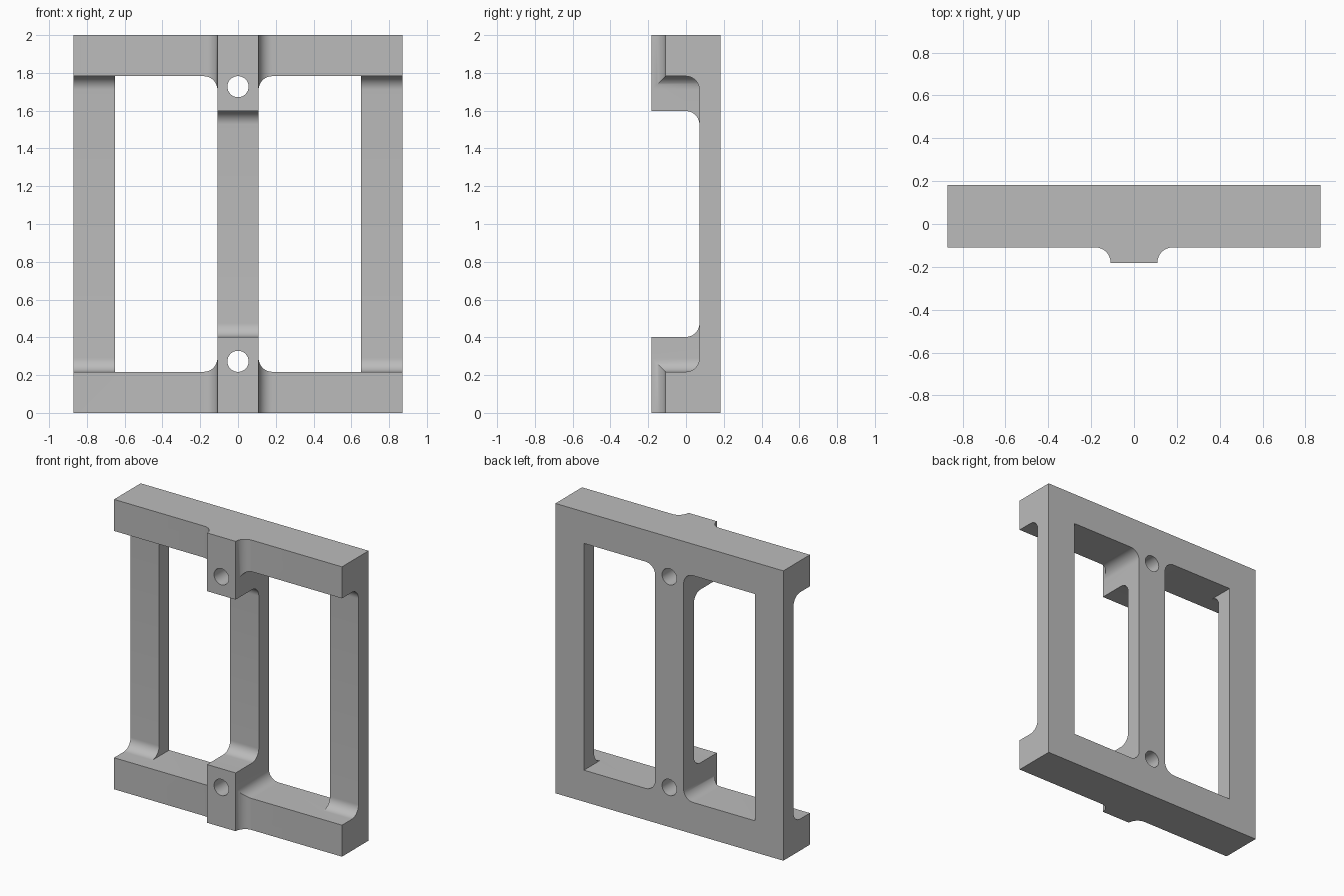
import bpy, bmesh, math
from mathutils import Vector

old = bpy.data.objects.get("Cube")
if old:
    bpy.data.objects.remove(old, do_unlink=True)

HALF_W, HEIGHT = 0.87, 2.0
FRONT, RAIL_FRONT, BAR_FRONT, BACK = -0.1815, -0.109, 0.071, 0.1815
BAR, POST, RAIL, BLOCK = 0.109, 0.652, 0.2175, 0.402
R = 0.0725

grey = bpy.data.materials.new("plain grey")
grey.use_nodes = True
colour = (0.5, 0.5, 0.5, 1)
grey.diffuse_color = colour
grey.node_tree.nodes["Principled BSDF"].inputs["Base Color"].default_value = colour


def arc(cx, cy, start, end, r=R, steps=12):
    """Points of an arc, angles in degrees."""
    angles = [math.radians(start + (end - start) * i / steps) for i in range(steps + 1)]
    return [(cx + r * math.cos(a), cy + r * math.sin(a)) for a in angles]


def prism(name, profile, place, depth):
    """Extrude a closed 2D profile; place maps (u, v) to 3D."""
    bm = bmesh.new()
    face = bm.faces.new([bm.verts.new(place(u, v)) for u, v in profile])
    out = bmesh.ops.extrude_face_region(bm, geom=[face])["geom"]
    bmesh.ops.translate(bm, vec=Vector(depth),
                        verts=[g for g in out if isinstance(g, bmesh.types.BMVert)])
    bmesh.ops.recalc_face_normals(bm, faces=bm.faces)
    mesh = bpy.data.meshes.new(name)
    bm.to_mesh(mesh)
    bm.free()
    mesh.materials.append(grey)
    obj = bpy.data.objects.new(name, mesh)
    bpy.context.collection.objects.link(obj)
    return obj


# Solid body: plan outline with a flared centre block
flare = [(BAR, FRONT)] + arc(BAR + R, FRONT, 180, 90)[1:]
plan = flare + [(HALF_W, RAIL_FRONT), (HALF_W, BACK)]
plan += [(-x, y) for x, y in reversed(plan)]
frame = prism("frame", plan, lambda u, v: (u, v, 0), (0, 0, HEIGHT))


def channel(z0, z1):
    """Side profile of a front recess with rounded back corners."""
    y = BAR_FRONT - R
    return ([(-0.4, z0)] + arc(y, z0 + R, -90, 0)
            + arc(y, z1 - R, 0, 90) + [(-0.4, z1)])


cutters = []
for side, label in ((1, "left"), (-1, "right")):
    # Window, rounded beside the centre bar and square beside the post
    window = ([(POST, RAIL), (POST, HEIGHT - RAIL)]
              + arc(BAR + R, HEIGHT - RAIL - R, 90, 180)
              + arc(BAR + R, RAIL + R, 180, 270))
    cutters.append(prism(label + "_window_cutter", window,
                         lambda u, v, s=side: (s * u, -0.5, v), (0, 1, 0)))
    # Recess in front of the outer post
    cutters.append(prism(label + "_post_cutter", channel(RAIL, HEIGHT - RAIL),
                         lambda u, v, s=side: (s * POST, u, v), (side * 0.4, 0, 0)))

# Recess in front of the centre bar
cutters.append(prism("centre_bar_cutter", channel(BLOCK, HEIGHT - BLOCK),
                     lambda u, v: (-0.2, u, v), (0.4, 0, 0)))

# Screw holes through the centre blocks
for label, z in (("lower", 0.273), ("upper", HEIGHT - 0.273)):
    cutters.append(prism(label + "_hole_cutter", arc(0, z, 0, 360, 0.056, 32)[:-1],
                         lambda u, v: (u, -0.5, v), (0, 1, 0)))

for cutter in cutters:
    cutter.hide_render = True
    cutter.hide_viewport = True
    mod = frame.modifiers.new(cutter.name, 'BOOLEAN')
    mod.operation, mod.solver, mod.object = 'DIFFERENCE', 'EXACT', cutter

# Bake the cuts, drop the cutters, then smooth the fillets
bpy.context.view_layer.update()
result = bpy.data.meshes.new_from_object(
    frame.evaluated_get(bpy.context.evaluated_depsgraph_get()))
frame.modifiers.clear()
frame.data = result
for cutter in cutters:
    bpy.data.objects.remove(cutter, do_unlink=True)
bpy.context.view_layer.objects.active = frame
frame.select_set(True)
bpy.ops.object.shade_smooth_by_angle(angle=math.radians(30))
